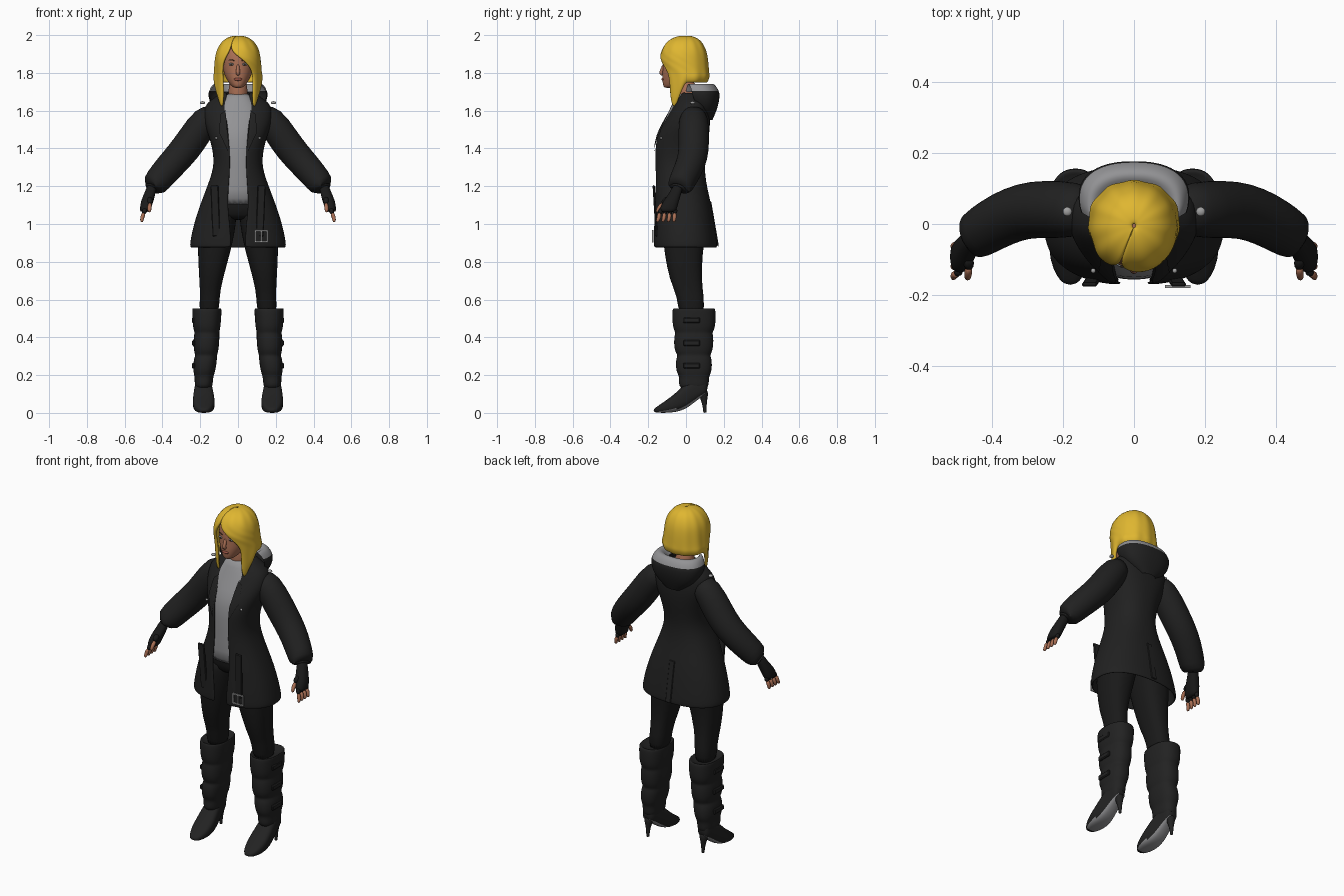
import bpy, bmesh, math
from mathutils import Vector, Matrix

if "Cube" in bpy.data.objects:
    bpy.data.objects.remove(bpy.data.objects["Cube"])


def material(name, r, g, b, rough=0.8):
    m = bpy.data.materials.new(name)
    m.use_nodes = True
    m.diffuse_color = (r, g, b, 1)
    bsdf = m.node_tree.nodes["Principled BSDF"]
    bsdf.inputs["Base Color"].default_value = (r, g, b, 1)
    bsdf.inputs["Roughness"].default_value = rough
    return m


COAT = material("coat black", .015, .015, .015)
CLOTH = material("trouser black", .010, .010, .010)
LEATHER = material("boot leather", .016, .016, .016)
GREY = material("grey cloth", .29, .29, .30)
HAIR = material("golden hair", .74, .47, .03)
SKIN = material("skin", .40, .16, .09)
LIPS = material("lips", .33, .09, .06)
EYE = material("eye", .32, .36, .40)
BROW = material("brow", .10, .05, .02)
METAL = material("metal", .35, .35, .35)


def finish(name, bm, mats, mirror=False, subsurf=0, thick=0, bevel=0, smooth=True):
    """Turn a bmesh into an object with the usual modifiers."""
    bmesh.ops.recalc_face_normals(bm, faces=bm.faces[:])
    me = bpy.data.meshes.new(name)
    bm.to_mesh(me)
    bm.free()
    for m in mats:
        me.materials.append(m)
    for p in me.polygons:
        p.use_smooth = smooth
    ob = bpy.data.objects.new(name, me)
    bpy.context.scene.collection.objects.link(ob)
    if mirror:
        ob.modifiers.new("Mirror", 'MIRROR').use_mirror_merge = False
    if thick:
        s = ob.modifiers.new("Solidify", 'SOLIDIFY')
        s.thickness, s.offset = thick, -1
    if bevel:
        ob.modifiers.new("Bevel", 'BEVEL').width = bevel
    if subsurf:
        s = ob.modifiers.new("Subdivision", 'SUBSURF')
        s.levels = s.render_levels = subsurf
    return ob


def signed_pow(v, p):
    return math.copysign(abs(v) ** p, v)


def loft(name, rows, mats, axis='z', n=24, p=.85, warp=None, rule=None, subsurf=1, **kw):
    """Skin oval rows (pos, a0, a1, b0, b1[, left edge, right edge]); edges leave the front open."""
    bm = bmesh.new()
    rings, is_open = [], len(rows[0]) > 5
    for pos, a0, a1, b0, b1, *gap in rows:
        ca, cb, ha, hb = (a0 + a1) / 2, (b0 + b1) / 2, (a1 - a0) / 2, (b1 - b0) / 2
        start, end, steps = 0, 2 * math.pi, n
        if is_open:
            left, right = [math.asin(signed_pow(max(-1, min(1, (g - ca) / ha)), 1 / p)) for g in gap]
            start, end, steps = right, 2 * math.pi + left, n - 1
        ring = []
        for i in range(n):
            t = start + (end - start) * i / steps
            a = ca + ha * signed_pow(math.sin(t), p)
            b = cb - hb * signed_pow(math.cos(t), p)
            co = Vector((a, b, pos) if axis == 'z' else (a, pos, b))
            ring.append(bm.verts.new(warp(co) if warp else co))
        rings.append(ring)
    for r, (lo, hi) in enumerate(zip(rings, rings[1:])):
        for i in range(n - 1 if is_open else n):
            j = (i + 1) % n
            bm.faces.new((lo[i], lo[j], hi[j], hi[i])).material_index = rule(r) if rule else 0
    if not is_open:
        bm.faces.new(rings[0])
        bm.faces.new(rings[-1])
    return finish(name, bm, mats, subsurf=subsurf, **kw)


def sym(z, half, front, back, *gap):
    """Row symmetric about x = 0."""
    return (z, -half, half, front, back) + tuple(s * g for g in gap for s in (-1, 1))


def tube(name, pts, mat, n=12, **kw):
    """Round tube through points (x, y, z, radius)."""
    bm = bmesh.new()
    rings = []
    for i, q in enumerate(pts):
        a, b = Vector(pts[max(i - 1, 0)][:3]), Vector(pts[min(i + 1, len(pts) - 1)][:3])
        d = (b - a).normalized()
        u = d.cross(Vector((0, 1, .2))).normalized()
        w = d.cross(u)
        rings.append([bm.verts.new(Vector(q[:3]) + q[3] * (u * math.cos(k) + w * math.sin(k)))
                      for k in [math.tau * s / n for s in range(n)]])
    for lo, hi in zip(rings, rings[1:]):
        for i in range(n):
            bm.faces.new((lo[i], lo[(i + 1) % n], hi[(i + 1) % n], hi[i]))
    bm.faces.new(rings[0])
    bm.faces.new(rings[-1])
    return finish(name, bm, [mat], subsurf=1, **kw)


def box(name, loc, size, mat, tilt=0, roll=0, **kw):
    bm = bmesh.new()
    rot = Matrix.Rotation(tilt, 4, 'X') @ Matrix.Rotation(roll, 4, 'Y')
    bmesh.ops.create_cube(bm, size=1, matrix=Matrix.Translation(loc) @ rot @ Matrix.Diagonal((*size, 1)))
    return finish(name, bm, [mat], smooth=False, **kw)


def ball(name, loc, size, mat, **kw):
    bm = bmesh.new()
    bmesh.ops.create_uvsphere(bm, u_segments=16, v_segments=10, radius=1,
                              matrix=Matrix.Translation(loc) @ Matrix.Diagonal((*size, 1)))
    return finish(name, bm, [mat], **kw)


# Coat body, open down the front
coat = loft("coat", [
    sym(1.70, .085, -.03, .08, .06), sym(1.665, .13, -.05, .105, .062), sym(1.63, .18, -.068, .12, .062),
    sym(1.55, .187, -.115, .13, .058), sym(1.46, .152, -.165, .122, .05), sym(1.38, .132, -.17, .107, .045),
    sym(1.30, .127, -.168, .097, .043), sym(1.2, .163, -.166, .11, .05), sym(1.1, .202, -.17, .135, .055),
    sym(1.0, .235, -.172, .152, .042), sym(.9, .256, -.174, .165, .036), sym(.875, .254, -.172, .165, .036)],
    [COAT], n=32, subsurf=2, thick=.012)

# Lapels laid on the coat
bm = bmesh.new()
bm.faces.new([bm.verts.new((x, -.18, z)) for x, z in ((.06, 1.66), (.115, 1.63), (.125, 1.5), (.052, 1.38))])
bmesh.ops.subdivide_edges(bm, edges=bm.edges[:], cuts=5, use_grid_fill=True)
lapel = finish("lapels", bm, [COAT])
wrap = lapel.modifiers.new("Shrinkwrap", 'SHRINKWRAP')
wrap.target, wrap.wrap_mode, wrap.offset = coat, 'ABOVE_SURFACE', .008
lapel.modifiers.new("Mirror", 'MIRROR').use_mirror_merge = False
box("back_vent_flap", (.0, .15, 1.0), (.035, .008, .24), COAT, tilt=.17, bevel=.003)

# Sleeves
tube("sleeves", [(.12, .04, 1.575, .06), (.165, .04, 1.565, .08), (.25, .042, 1.435, .083),
                 (.31, .038, 1.36, .08), (.37, .015, 1.295, .077), (.425, -.018, 1.23, .072),
                 (.455, -.038, 1.19, .066), (.458, -.04, 1.185, .05), (.45, -.033, 1.2, .035)],
     COAT, n=20, mirror=True)

# Hood lying on the back, lining showing on top
loft("hood", [
    sym(1.55, .05, .08, .14, .046), sym(1.60, .125, .03, .162, .12), sym(1.65, .152, -.01, .176, .145),
    sym(1.685, .158, -.03, .178, .15), sym(1.70, .155, -.03, .176, .147), sym(1.735, .14, -.03, .158, .13),
    sym(1.75, .115, -.03, .13, .105), sym(1.70, .08, -.03, .085, .072)],
    [COAT, GREY], rule=lambda r: int(r > 3), subsurf=2)

# Shirt
loft("shirt", [
    sym(1.695, .06, -.045, .05), sym(1.66, .085, -.062, .08), sym(1.6, .14, -.09, .1),
    sym(1.54, .15, -.118, .1), sym(1.46, .128, -.157, .1), sym(1.3, .108, -.157, .08),
    sym(1.18, .135, -.157, .09), sym(1.085, .165, -.158, .1)], [GREY], n=32)

# Belt tails and buckle
box("belt_tails", (.12, -.163, 1.07), (.042, .012, .27), COAT, tilt=.06, roll=.04, mirror=True, bevel=.004)
for dx in (-.032, 0, .032):
    box("buckle_bar", (.123 + dx, -.176, .935), (.008, .008, .06), METAL)
for dz in (-.028, .028):
    box("buckle_rail", (.123, -.176, .935 + dz), (.07, .008, .008), METAL)

# Buttons
ball("shoulder_buttons", (.188, .035, 1.642), (.013, .013, .008), METAL, mirror=True)
ball("chest_buttons", (.115, -.132, 1.455), (.007, .007, .007), METAL, mirror=True)

# Trousers
loft("trouser_hips", [sym(1.2, .12, -.12, .08), sym(1.12, .17, -.13, .105), sym(1.04, .18, -.12, .1),
                      sym(1.02, .12, -.08, .07)], [CLOTH])
loft("trouser_legs", [
    (1.1, .01, .18, -.13, .11), (1.04, .006, .2, -.13, .115), (.95, .018, .213, -.125, .105),
    (.85, .04, .213, -.115, .088), (.7, .083, .205, -.088, .082), (.62, .098, .2, -.045, .095),
    (.5, .1, .21, -.04, .1)], [CLOTH], mirror=True)

# Boot shafts with three slouched folds
loft("boot_shafts", [
    (.53, .11, .215, -.045, .12), (.56, .088, .243, -.068, .152), (.54, .086, .243, -.074, .158),
    (.45, .092, .24, -.072, .157), (.425, .1, .228, -.055, .138), (.405, .097, .236, -.064, .147),
    (.33, .102, .236, -.064, .144), (.305, .112, .224, -.042, .126), (.285, .11, .236, -.055, .138),
    (.22, .12, .238, -.054, .138), (.195, .13, .23, -.035, .122), (.16, .133, .23, -.04, .122),
    (.12, .138, .225, -.03, .115)], [LEATHER], mirror=True, subsurf=2)
for z in (.49, .37, .25):
    box("boot_straps", (.236, .03, z), (.016, .09, .03), LEATHER, mirror=True, bevel=.005)

# Feet with grey soles, and thin heels
foot = loft("boot_feet", [
    (-.172, .165, .195, .006, .02), (-.15, .142, .218, 0, .036), (-.1, .124, .238, 0, .07),
    (-.05, .122, .24, .004, .108), (0, .13, .236, .02, .16), (.05, .138, .228, .06, .19),
    (.09, .145, .222, .09, .19), (.115, .155, .212, .1, .18)], [LEATHER, GREY], axis='y', p=.7, mirror=True)
for f in foot.data.polygons:
    f.material_index = int(f.normal.z < -.6 and f.center.y > -.15)
tube("boot_heels", [(.183, .09, .12, .03), (.183, .093, .09, .024), (.183, .098, .05, .012),
                    (.183, .1, .01, .009), (.183, .1, 0, .009)], LEATHER, mirror=True)

# Fingerless gloves and fingers
loft("gloves", [
    (1.22, .425, .475, -.06, -.01), (1.16, .437, .497, -.09, -.025), (1.12, .447, .515, -.122, -.038),
    (1.08, .462, .52, -.14, -.048), (1.062, .47, .518, -.138, -.055)], [CLOTH], mirror=True)
for i in range(4):
    y = -.128 + .024 * i
    tip = -.155 + .03 * i
    mid = (y + tip) / 2
    tube("finger_glove", [(.49, y, 1.085, .015), (.5, mid, 1.05, .014)], CLOTH, n=8, mirror=True)
    tube("finger", [(.497, mid, 1.06, .012), (.508, mid, 1.035, .012), (.51, tip, 1.008, .009)],
         SKIN, n=8, mirror=True)
tube("thumb_glove", [(.468, -.09, 1.14, .02), (.465, -.13, 1.105, .016)], CLOTH, n=8, mirror=True)
tube("thumb", [(.466, -.12, 1.11, .013), (.468, -.145, 1.085, .012), (.47, -.155, 1.06, .009)],
     SKIN, n=8, mirror=True)

# Neck, head and face
tube("neck", [(0, .02, 1.62, .065), (0, .01, 1.69, .05), (0, -.005, 1.77, .05)], SKIN, n=16)
loft("head", [
    sym(1.72, .018, -.112, -.06), sym(1.73, .036, -.121, -.02), sym(1.755, .055, -.125, .03),
    sym(1.79, .073, -.126, .06), sym(1.83, .083, -.123, .08), sym(1.88, .086, -.123, .085),
    sym(1.93, .08, -.108, .08), sym(1.96, .05, -.07, .05)], [SKIN], p=.95, subsurf=2)
tube("nose", [(0, -.114, 1.85, .007), (0, -.128, 1.815, .01), (0, -.134, 1.8, .012), (0, -.12, 1.788, .011)], SKIN)
ball("lips", (0, -.122, 1.766), (.022, .008, .008), LIPS)
ball("eyes", (.034, -.113, 1.845), (.015, .008, .007), EYE, mirror=True)
ball("pupils", (.034, -.12, 1.845), (.005, .003, .005), BROW, mirror=True)
tube("brows", [(.017, -.119, 1.864, .003), (.036, -.116, 1.87, .004), (.055, -.105, 1.865, .002)],
     BROW, n=6, mirror=True)


# Bobbed hair: swept fringe, short at the back, long front locks
def hair_shape(co):
    wave = 1 + .018 * math.cos(11 * math.atan2(co.x, co.y))
    front = max(0, min(1, -co.y / .06))
    if co.z < 1.8:
        co.z = 1.8 - (1.8 - co.z) * (.3 + .7 * front)
    return Vector((co.x * wave, co.y * wave, co.z))


loft("hair", [
    (2.0, -.004, .004, -.01, .0, -.001, -.001), (1.992, -.05, .05, -.06, .05, -.02, -.02),
    (1.965, -.088, .088, -.105, .085, -.035, -.035), (1.92, -.113, .113, -.132, .107, -.048, -.04),
    (1.88, -.121, .121, -.142, .115, -.072, .01), (1.845, -.124, .124, -.138, .119, -.083, .055),
    (1.8, -.127, .127, -.122, .122, -.085, .082), (1.74, -.13, .13, -.112, .124, -.08, .082),
    (1.67, -.127, .127, -.108, .118, -.08, .08), (1.62, -.116, .116, -.105, .11, -.085, .085)],
    [HAIR], n=44, p=.95, warp=hair_shape, subsurf=2, thick=.016)
